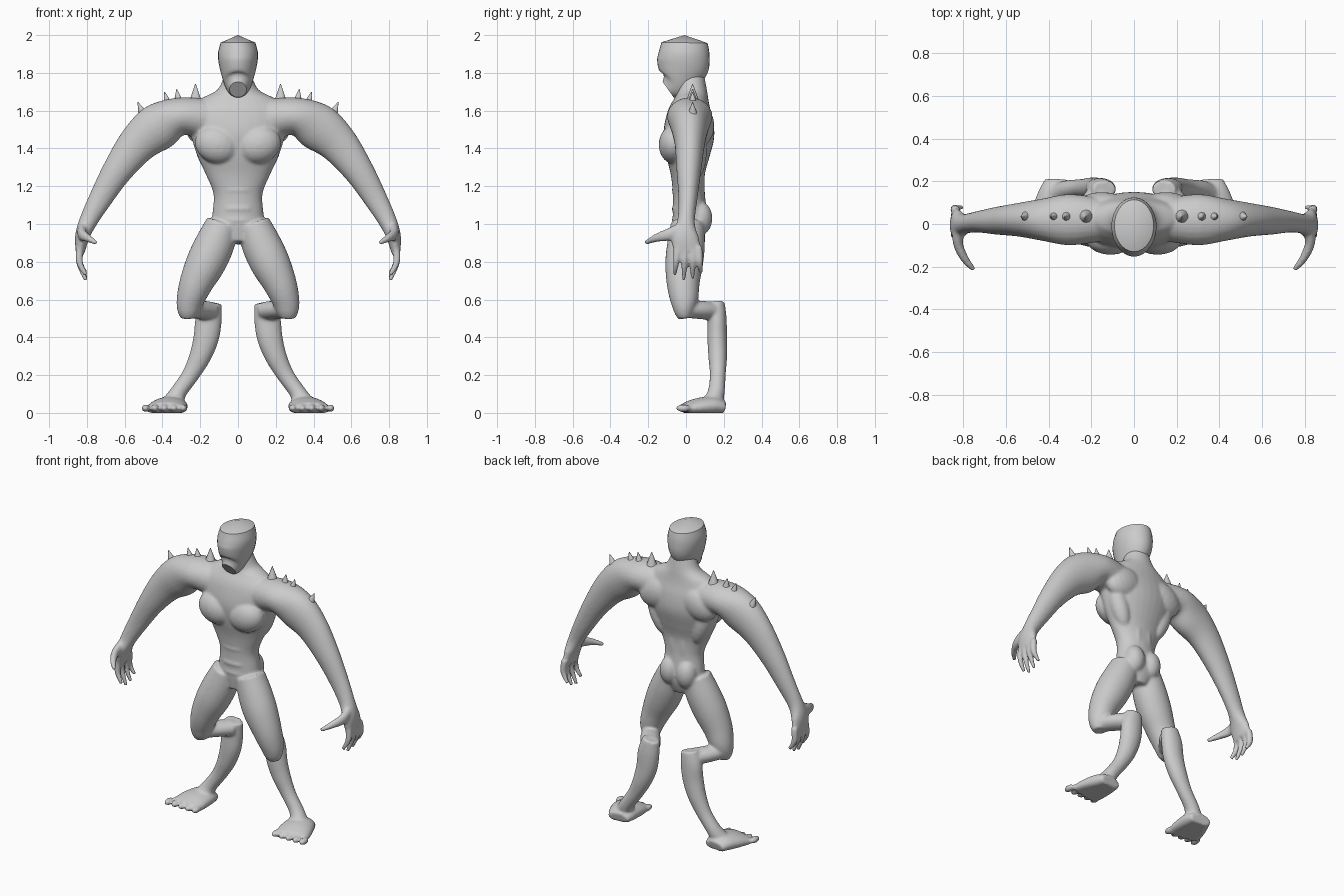
import bpy
import bmesh
from math import cos, sin, pi
from mathutils import Vector, Matrix

cube = bpy.data.objects.get("Cube")
if cube:
    bpy.data.objects.remove(cube, do_unlink=True)

skin = bpy.data.materials.new("grey_skin")
skin.use_nodes = True
GREY = (0.6, 0.6, 0.6, 1)
skin.diffuse_color = GREY
skin.node_tree.nodes["Principled BSDF"].inputs["Base Color"].default_value = GREY

Y, Z = Vector((0, 1, 0)), Vector((0, 0, 1))


def blend(a, b, c, d, t):
    """Catmull-Rom step between stations b and c."""
    return [q + 0.5 * t * (r - p + t * (2 * p - 5 * q + 4 * r - s + t * (3 * (q - r) + s - p)))
            for p, q, r, s in zip(a, b, c, d)]


def loft(bm, stations, flip=1, side=Y, sides=24, steps=5):
    """Elliptical tube through (x, y, z, radius across, radius along side)."""
    n = len(stations)
    rows = []
    for i in range(n - 1):
        pick = [stations[min(max(i + k, 0), n - 1)] for k in (-1, 0, 1, 2)]
        rows += [blend(*pick, j / steps) for j in range(steps)]
    rows.append(list(stations[-1]))
    centres = [Vector(r[:3]) for r in rows]
    rings = []
    for i, row in enumerate(rows):
        t = (centres[min(i + 1, len(rows) - 1)] - centres[max(i - 1, 0)]).normalized()
        across = t.cross(side).normalized()
        along = across.cross(t)
        ring = []
        for k in range(sides):
            a = 2 * pi * k / sides
            p = centres[i] + across * row[3] * cos(a) + along * row[4] * sin(a)
            ring.append(bm.verts.new((p.x * flip, p.y, max(p.z, 0))))
        rings.append(ring)
    for lo, hi in zip(rings, rings[1:]):
        for k in range(sides):
            m = (k + 1) % sides
            bm.faces.new((lo[k], lo[m], hi[m], hi[k]))
    bm.faces.new(rings[0])
    bm.faces.new(rings[-1])


def lump(bm, centre, radii, flip=1, lean=0):
    """Ellipsoid muscle, leaned in the front plane."""
    x, y, z = centre
    mat = (Matrix.Translation((x * flip, y, z)) @ Matrix.Rotation(lean * flip, 4, "Y")
           @ Matrix.Diagonal((*radii, 1)))
    bmesh.ops.create_uvsphere(bm, u_segments=20, v_segments=12, radius=1, matrix=mat)


def finish(bm, name):
    bmesh.ops.recalc_face_normals(bm, faces=bm.faces)
    mesh = bpy.data.meshes.new(name)
    bm.to_mesh(mesh)
    bm.free()
    mesh.materials.append(skin)
    obj = bpy.data.objects.new(name, mesh)
    bpy.context.collection.objects.link(obj)
    return obj


body = bmesh.new()

# Torso from pelvis to neck
loft(body, [(0, 0.01, 0.9, 0.07, 0.07), (0, 0.02, 0.98, 0.14, 0.09),
            (0, 0.02, 1.06, 0.135, 0.09), (0, 0.015, 1.16, 0.13, 0.085),
            (0, 0.01, 1.26, 0.17, 0.09), (0, 0.01, 1.36, 0.215, 0.115),
            (0, 0.015, 1.47, 0.25, 0.135), (0, 0.02, 1.58, 0.27, 0.12),
            (0, 0.03, 1.66, 0.2, 0.09), (0, 0.03, 1.71, 0.11, 0.08),
            (0, 0.02, 1.79, 0.07, 0.075)], sides=32)
# Abdominal ridges
for z in (1.02, 1.08, 1.18):
    lump(body, (0, -0.055, z), (0.07, 0.02, 0.02))

for s in (1, -1):
    # Chest, back and hip muscles
    lump(body, (0.11, -0.065, 1.42), (0.12, 0.08, 0.1), s, -0.3)
    lump(body, (0.15, 0.08, 1.52), (0.13, 0.07, 0.1), s, 0.4)
    lump(body, (0.16, 0.05, 1.38), (0.06, 0.06, 0.15), s, 0.35)
    lump(body, (0.06, 0.075, 1.03), (0.065, 0.065, 0.09), s)
    lump(body, (0.035, 0.07, 1.2), (0.03, 0.03, 0.15), s)

    # Arm down to the palm
    loft(body, [(0.14, 0.02, 1.55, 0.11, 0.1), (0.3, 0.02, 1.57, 0.1, 0.12),
                (0.42, 0.02, 1.515, 0.125, 0.1), (0.53, 0.02, 1.425, 0.105, 0.08),
                (0.64, 0.015, 1.28, 0.08, 0.065), (0.73, 0.01, 1.13, 0.062, 0.05),
                (0.795, 0, 1.01, 0.048, 0.047), (0.825, -0.005, 0.93, 0.038, 0.072),
                (0.835, 0.01, 0.85, 0.024, 0.072)], s)
    # Fingers and thumb
    for y, tip, end in ((-0.045, -0.06, 0.73), (-0.005, -0.012, 0.7),
                        (0.035, 0.036, 0.71), (0.068, 0.078, 0.74)):
        loft(body, [(0.835, y, 0.88, 0.022, 0.02), (0.84, (y + tip) / 2, 0.8, 0.019, 0.017),
                    (0.805, tip, end, 0.012, 0.01)], s, sides=12)
    loft(body, [(0.82, -0.02, 0.97, 0.03, 0.04), (0.825, -0.09, 0.945, 0.024, 0.034),
                (0.795, -0.16, 0.925, 0.02, 0.022), (0.75, -0.215, 0.9, 0.012, 0.012)], s, Z, 12)

    # Thigh, backward knee bridge and shin
    loft(body, [(0.08, 0.01, 1, 0.09, 0.09), (0.125, 0, 0.89, 0.105, 0.1),
                (0.172, -0.01, 0.79, 0.105, 0.1), (0.22, -0.015, 0.69, 0.09, 0.088),
                (0.252, -0.01, 0.6, 0.074, 0.075), (0.262, -0.01, 0.54, 0.06, 0.055),
                (0.262, -0.005, 0.5, 0.04, 0.035)], s)
    loft(body, [(0.265, -0.02, 0.55, 0.05, 0.045), (0.21, 0.07, 0.545, 0.06, 0.048),
                (0.15, 0.15, 0.54, 0.06, 0.05)], s, Z)
    loft(body, [(0.14, 0.16, 0.585, 0.055, 0.045), (0.155, 0.165, 0.5, 0.07, 0.05),
                (0.168, 0.165, 0.4, 0.068, 0.052), (0.2, 0.168, 0.3, 0.058, 0.05),
                (0.252, 0.168, 0.2, 0.046, 0.042), (0.315, 0.16, 0.11, 0.044, 0.045),
                (0.345, 0.14, 0.05, 0.06, 0.055)], s)
    # Foot with a flat sole, and toes
    loft(body, [(0.35, 0.205, 0.025, 0.07, 0.035), (0.355, 0.15, 0.035, 0.09, 0.05),
                (0.37, 0.07, 0.03, 0.105, 0.05), (0.385, -0.005, 0.02, 0.11, 0.035)], s, Z)
    for k in range(5):
        x = 0.29 + 0.05 * k
        lump(body, (x, -0.015, 0.025), (0.022, 0.04, 0.02), s)

body_obj = finish(body, "body")
fuse = body_obj.modifiers.new("fuse", "REMESH")
fuse.mode = "VOXEL"
fuse.voxel_size = 0.008
fuse.use_smooth_shade = True
soften = body_obj.modifiers.new("soften", "SMOOTH")
soften.factor = 0.5
soften.iterations = 8

# Helmet-like head with a sharp crown edge
head = bmesh.new()
loft(head, [(0, -0.095, 1.712, 0.045, 0.05), (0, -0.05, 1.75, 0.074, 0.1),
            (0, -0.02, 1.83, 0.098, 0.137), (0, -0.01, 1.9, 0.106, 0.135),
            (0, -0.008, 1.96, 0.092, 0.122)], sides=28)
crown = max(head.faces, key=lambda f: f.calc_center_median().z)
bmesh.ops.poke(head, faces=[crown])
max(head.verts, key=lambda v: -abs(v.co.x) - abs(v.co.y + 0.008) + v.co.z).co.z = 2
head_obj = finish(head, "head")

# Row of spikes over each shoulder
shaded = [head_obj]
for s, label in ((1, "left"), (-1, "right")):
    for i, (x, base, size) in enumerate(((0.225, 1.65, 0.035), (0.32, 1.65, 0.025),
                                         (0.38, 1.635, 0.025), (0.515, 1.57, 0.03))):
        spike = bmesh.new()
        lean = Matrix.Rotation(s * 0.4 * i / 3, 4, "Y")
        bmesh.ops.create_cone(spike, cap_ends=True, segments=10, radius1=size, radius2=0.002,
                              depth=size * 2.6,
                              matrix=Matrix.Translation((s * x, 0.035, base + size * 1.3)) @ lean)
        shaded.append(finish(spike, f"{label}_shoulder_spike_{i + 1}"))

bpy.ops.object.select_all(action="DESELECT")
for obj in shaded:
    obj.select_set(True)
bpy.context.view_layer.objects.active = head_obj
bpy.ops.object.shade_smooth_by_angle(angle=0.75)
